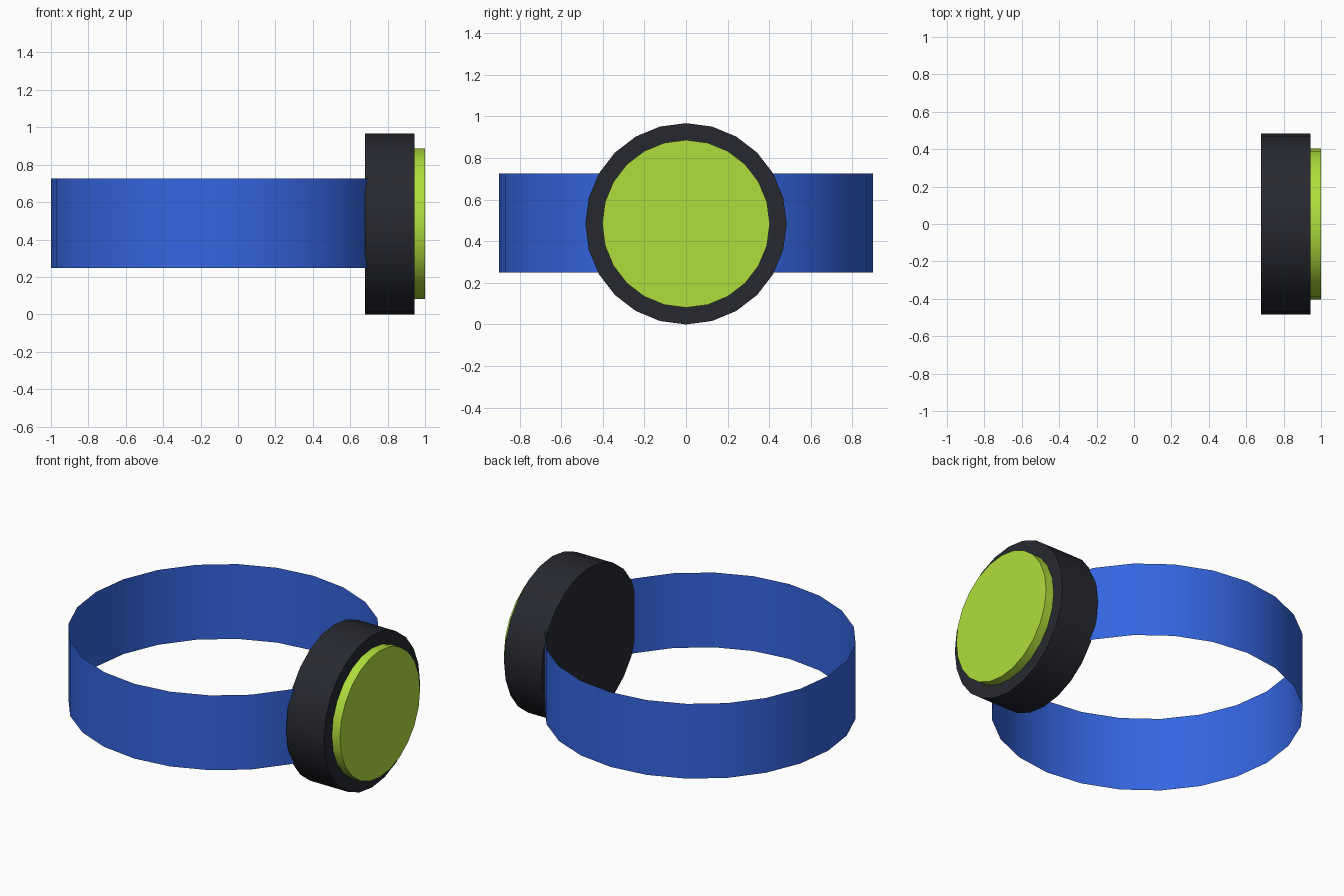
import bpy
from math import radians

if "Cube" in bpy.data.objects:
    bpy.data.objects.remove(bpy.data.objects["Cube"])

SIDES = 24
CENTRE_Z = 0.484


def tube(name, radius, depth, location, color, along_x=False, fill='NGON'):
    bpy.ops.mesh.primitive_cylinder_add(
        vertices=SIDES, radius=radius, depth=depth, end_fill_type=fill,
        location=location, rotation=(0, radians(90) if along_x else 0, 0))
    obj = bpy.context.object
    obj.name = name
    bpy.ops.object.transform_apply(location=False, rotation=True, scale=True)
    bpy.ops.object.shade_smooth_by_angle(angle=radians(30))
    mat = bpy.data.materials.new(name + "_color")
    mat.diffuse_color = color
    mat.use_nodes = True
    mat.node_tree.nodes["Principled BSDF"].inputs["Base Color"].default_value = mat.diffuse_color
    obj.data.materials.append(mat)
    return obj


# Wrist strap: a paper-thin open ring, passing through the case
tube("strap", 0.90, 0.476, (-0.10, 0, 0.487), (0.035, 0.13, 0.75, 1), fill='NOTHING')

# Round case, axis along x
tube("case", 0.484, 0.265, (0.8105, 0, CENTRE_Z), (0.02, 0.022, 0.03, 1), along_x=True)

# Raised dial, seated slightly into the case front
tube("dial", 0.403, 0.077, (0.9615, 0, CENTRE_Z), (0.43, 0.73, 0.045, 1), along_x=True)
